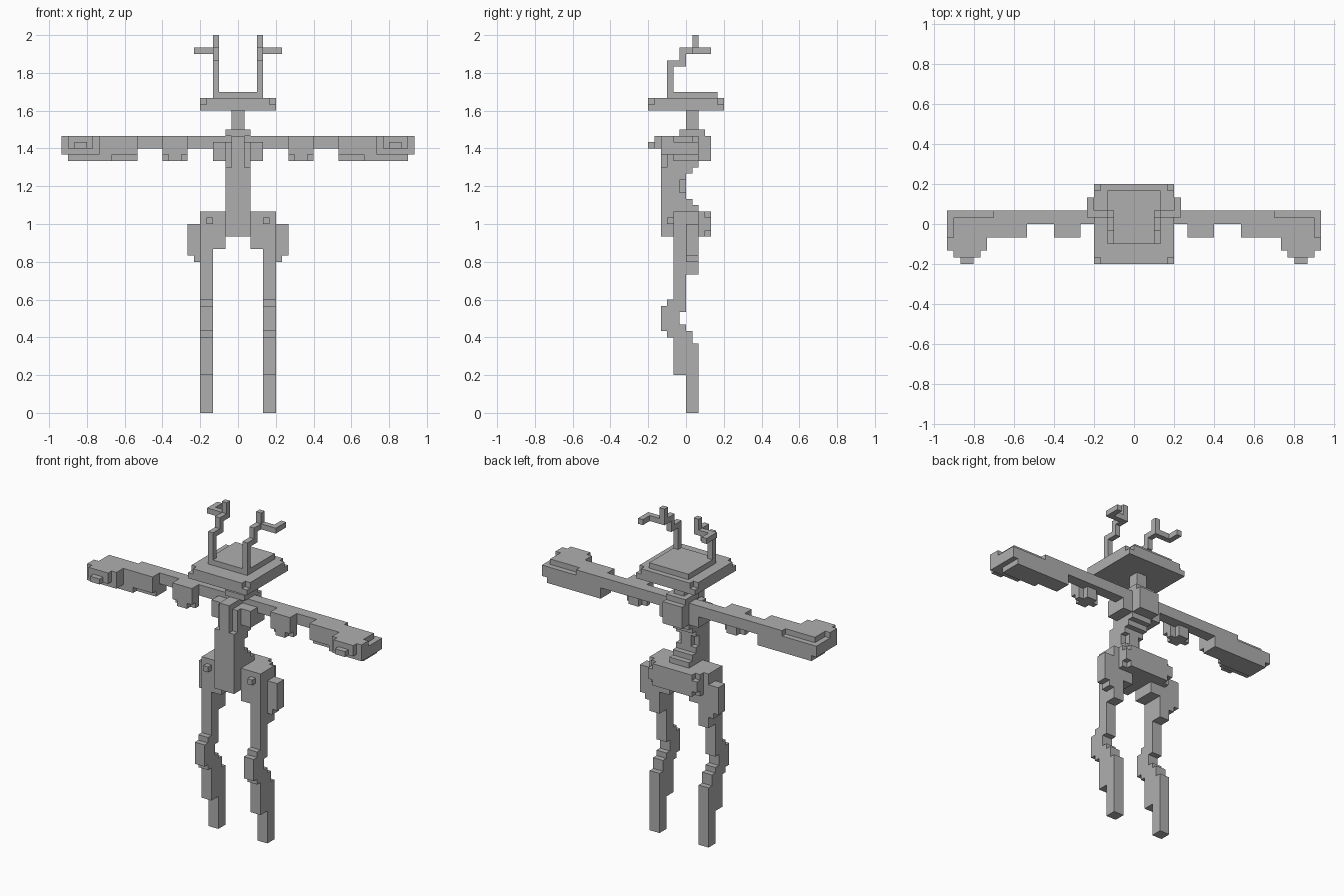
import bpy, bmesh, math

if "Cube" in bpy.data.objects:
    bpy.data.objects.remove(bpy.data.objects["Cube"])

U = 1 / 30  # size of one block

grey = bpy.data.materials.new("stone_grey")
grey.diffuse_color = (0.43, 0.43, 0.43, 1)
grey.use_nodes = True
grey.node_tree.nodes["Principled BSDF"].inputs["Base Color"].default_value = grey.diffuse_color

parts = {}
taken = set()


def cells(box):
    x0, x1, y0, y1, z0, z1 = box
    return {(x, y, z) for x in range(x0, x1) for y in range(y0, y1) for z in range(z0, z1)}


def part(name, add, cut=(), mirror=False):
    """Collect the blocks of one part; optionally repeat them on the left."""
    solid = set()
    for b in add:
        solid |= cells(b)
    for b in cut:
        solid -= cells(b)
    sides = [(name, solid)]
    if mirror:
        sides = [("right_" + name, solid),
                 ("left_" + name, {(-x - 1, y, z) for x, y, z in solid})]
    for n, s in sides:
        parts[n] = s - taken
        taken.update(s)


def both(boxes):
    """Boxes plus their copies mirrored across x."""
    return boxes + [(-b[1], -b[0]) + b[2:] for b in boxes]


# head: broad plate with notched upper corners and a thin cap
part("head_plate", [(-6, 6, -6, 6, 48, 50)],
     both([(5, 6, -6, -5, 49, 50), (5, 6, 5, 6, 49, 50)]))
part("head_cap", [(-4, 4, -3, 5, 50, 51)])

# antennae: stepped stalk with an outward hook
part("antenna", [(3, 4, -3, -2, 51, 56), (3, 4, -3, 0, 55, 56), (3, 4, -1, 0, 55, 58),
                 (3, 4, -1, 2, 57, 58), (3, 4, 1, 2, 57, 60),
                 (3, 7, 1, 2, 57, 58), (6, 7, 1, 4, 57, 58)], mirror=True)

# neck and collar
part("neck", [(-1, 1, 0, 2, 45, 48)])
part("collar", [(-2, 2, -1, 3, 44, 45)])

# torso: front slab, stepped spine, back block
part("torso", [(-2, 2, -4, 0, 28, 39), (-1, 1, -4, 0, 39, 44), (-2, 2, -3, 0, 39, 43),
               (-2, 2, 0, 1, 38, 39), (-2, 2, 0, 2, 39, 40),
               (-2, 2, 0, 1, 33, 34), (-2, 2, 0, 2, 32, 33)],
     both([(1, 2, -1, 0, 35, 37)]))
part("chest", [(-2, 2, 0, 4, 40, 44)] + both([(2, 4, -2, 2, 40, 43), (2, 4, 0, 2, 43, 44)]))

# arms: straight beam, elbow block, hand with stepped thumb
part("arm", [(4, 16, 0, 2, 42, 44)], mirror=True)
part("elbow", [(8, 12, -2, 0, 40, 44), (9, 11, 0, 1, 40, 42)],
     [(8, 9, -2, -1, 40, 41), (11, 12, -2, -1, 40, 41)], mirror=True)
part("hand", [(16, 27, -2, 2, 40, 44), (27, 28, -2, 2, 41, 44),
              (22, 28, -4, -2, 41, 44), (23, 27, -5, -4, 42, 44),
              (24, 26, -6, -5, 42, 43)],
     [(21, 28, 1, 2, 43, 44), (27, 28, -2, 2, 43, 44), (16, 20, -2, -1, 40, 41)],
     mirror=True)

# pelvis and hips
part("pelvis", [(-2, 2, -2, 2, 28, 32), (-5, 5, 2, 4, 28, 32)],
     both([(4, 5, 3, 4, 31, 32), (4, 5, 3, 4, 28, 29)]))
part("hip", [(2, 6, -2, 2, 26, 32), (4, 5, -3, -2, 30, 31)], mirror=True)
part("hip_guard", [(6, 8, 0, 2, 25, 30), (6, 7, 0, 2, 24, 25)], mirror=True)

# legs: thigh, bent knee, calf and foot as (y0, y1, z0, z1) slabs
leg = [(-2, 2, 22, 26), (-2, 0, 18, 22), (-3, 0, 17, 18), (-4, 0, 16, 17), (-4, -1, 14, 16),
       (-4, 0, 13, 14), (-3, 1, 12, 13), (-2, 1, 11, 12), (-2, 2, 6, 11), (0, 2, 0, 6)]
part("leg", [(4, 6) + s for s in leg], mirror=True)

# corner loops of the six block faces
FACES = {(1, 0, 0): ((1, 0, 0), (1, 1, 0), (1, 1, 1), (1, 0, 1)),
         (-1, 0, 0): ((0, 0, 0), (0, 0, 1), (0, 1, 1), (0, 1, 0)),
         (0, 1, 0): ((0, 1, 0), (0, 1, 1), (1, 1, 1), (1, 1, 0)),
         (0, -1, 0): ((0, 0, 0), (1, 0, 0), (1, 0, 1), (0, 0, 1)),
         (0, 0, 1): ((0, 0, 1), (1, 0, 1), (1, 1, 1), (0, 1, 1)),
         (0, 0, -1): ((0, 0, 0), (0, 1, 0), (1, 1, 0), (1, 0, 0))}

# skin every part with its outward faces only
for name, solid in parts.items():
    bm = bmesh.new()
    verts = {}
    for c in sorted(solid):
        for d, loop in FACES.items():
            if tuple(a + b for a, b in zip(c, d)) in taken:
                continue
            face = []
            for o in loop:
                k = tuple(a + b for a, b in zip(c, o))
                if k not in verts:
                    verts[k] = bm.verts.new([v * U for v in k])
                face.append(verts[k])
            bm.faces.new(face)
    bmesh.ops.dissolve_limit(bm, angle_limit=math.radians(1),
                             verts=bm.verts[:], edges=bm.edges[:])
    mesh = bpy.data.meshes.new(name)
    bm.to_mesh(mesh)
    bm.free()
    mesh.materials.append(grey)
    bpy.context.collection.objects.link(bpy.data.objects.new(name, mesh))
